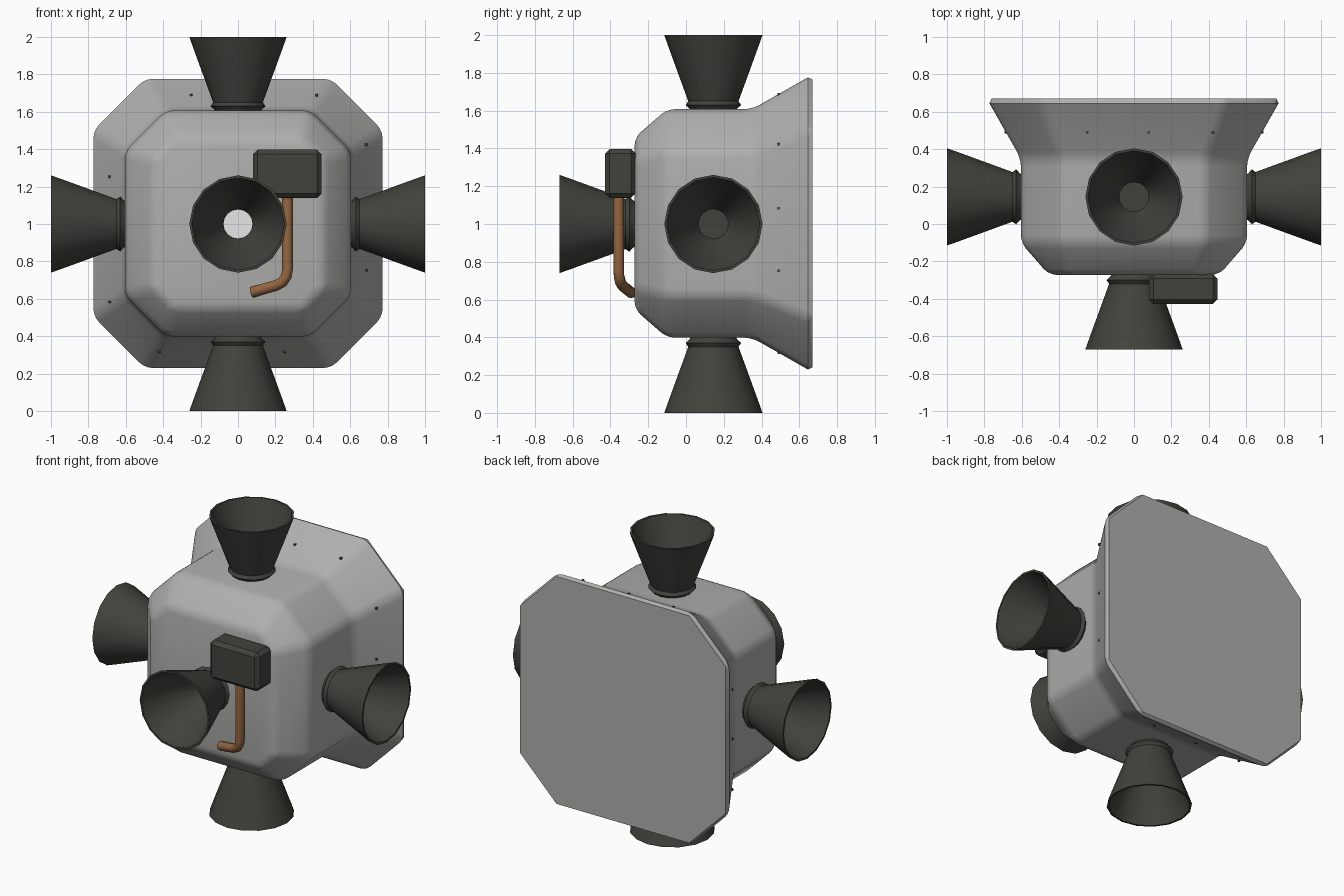
import bpy, bmesh, math
from mathutils import Matrix, Vector

if "Cube" in bpy.data.objects:
    bpy.data.objects.remove(bpy.data.objects["Cube"])

ZC = 1.003  # height of the body's centre


def material(name, rgb):
    m = bpy.data.materials.new(name)
    m.diffuse_color = (*rgb, 1)
    m.use_nodes = True
    m.node_tree.nodes["Principled BSDF"].inputs["Base Color"].default_value = m.diffuse_color
    return m


GREY = material("light_grey", (0.43, 0.43, 0.42))
DARK = material("dark_grey", (0.055, 0.055, 0.046))
COPPER = material("copper", (0.30, 0.135, 0.055))
WHITE = material("white", (0.95, 0.95, 0.95))


def finish(bm, name, mat, angle=35):
    """Turn a bmesh into an object, smooth below the given angle."""
    bmesh.ops.recalc_face_normals(bm, faces=bm.faces)
    for f in bm.faces:
        f.smooth = True
    for e in bm.edges:
        e.smooth = len(e.link_faces) == 2 and e.calc_face_angle(0) < math.radians(angle)
    me = bpy.data.meshes.new(name)
    bm.to_mesh(me)
    bm.free()
    me.materials.append(mat)
    ob = bpy.data.objects.new(name, me)
    bpy.context.collection.objects.link(ob)
    return ob


def loft(bm, rings):
    """Skin closed rings of points and cap both ends."""
    rows = [[bm.verts.new(p) for p in r] for r in rings]
    n = len(rows[0])
    for a, b in zip(rows, rows[1:]):
        for i in range(n):
            bm.faces.new((a[i], a[(i + 1) % n], b[(i + 1) % n], b[i]))
    bm.faces.new(rows[0])
    bm.faces.new(rows[-1])


# Body: octagonal rings from the front face back to the flared mounting plate
def octagon(y, h, c):
    k = h - c
    pts = [(h, -k), (h, k), (k, h), (-k, h), (-h, k), (-h, -k), (-k, -h), (k, -h)]
    return [(x, y, ZC + z) for x, z in pts]


bm = bmesh.new()
loft(bm, [octagon(-0.272, 0.455, 0.11), octagon(-0.10, 0.605, 0.22),
          octagon(0.35, 0.605, 0.22), octagon(0.645, 0.773, 0.275),
          octagon(0.67, 0.762, 0.27)])
soft = [e for e in bm.edges if min(v.co.y for v in e.verts) < 0.6]
bmesh.ops.bevel(bm, geom=soft, offset=0.04, segments=3, profile=0.5,
                affect='EDGES', clamp_overlap=True)
finish(bm, "body", GREY)


# Thruster nozzles: one turned profile, placed on five sides
def nozzle(name, base, direction):
    profile = [(0.12, -0.01), (0.125, 0.005), (0.147, 0.025), (0.133, 0.045),
               (0.237, 0.33), (0.26, 0.395), (0.247, 0.395), (0.225, 0.33), (0.08, 0.02)]
    n = 16
    bm = bmesh.new()
    loft(bm, [[(r * math.cos(2 * math.pi * i / n), r * math.sin(2 * math.pi * i / n), z)
               for i in range(n)] for r, z in profile])
    ob = finish(bm, name, DARK)
    turn = Vector((0, 0, 1)).rotation_difference(Vector(direction)).to_matrix().to_4x4()
    ob.matrix_world = Matrix.Translation(base) @ turn


R = 0.605
nozzle("top_nozzle", (0, 0.145, 1 + R), (0, 0, 1))
nozzle("bottom_nozzle", (0, 0.145, 1 - R), (0, 0, -1))
nozzle("right_nozzle", (R, 0.145, 1), (1, 0, 0))
nozzle("left_nozzle", (-R, 0.145, 1), (-1, 0, 0))
nozzle("front_nozzle", (0, -0.275, 1), (0, -1, 0))

# Pale throat disc inside the front nozzle
bm = bmesh.new()
bmesh.ops.create_cone(bm, cap_ends=True, segments=16, radius1=0.078, radius2=0.078, depth=0.006,
                      matrix=Matrix.Translation((0, -0.298, 1)) @ Matrix.Rotation(math.pi / 2, 4, 'X'))
finish(bm, "front_throat", WHITE)

# Control box on the front face
bm = bmesh.new()
bmesh.ops.create_cube(bm, size=1, matrix=Matrix.Translation((0.263, -0.348, 1.268))
                      @ Matrix.Diagonal((0.365, 0.16, 0.26, 1)))
bmesh.ops.bevel(bm, geom=bm.edges[:], offset=0.024, segments=1, affect='EDGES')
finish(bm, "control_box", DARK, 30)

# Copper pipe: rings swept along a bent path
path = [Vector(p) for p in [(0.265, -0.357, 1.16), (0.265, -0.357, 0.76), (0.258, -0.354, 0.72),
                            (0.238, -0.346, 0.69), (0.205, -0.335, 0.672), (0.075, -0.288, 0.635)]]
rings = []
for i, p in enumerate(path):
    a = (p - path[i - 1]).normalized() if i else Vector()
    b = (path[i + 1] - p).normalized() if i + 1 < len(path) else Vector()
    t = (a + b).normalized()
    u = t.cross(Vector((0, 1, 0))).normalized()
    w = t.cross(u)
    rings.append([p + 0.029 * (u * math.cos(k * math.pi / 5) + w * math.sin(k * math.pi / 5))
                  for k in range(10)])
bm = bmesh.new()
loft(bm, rings)
finish(bm, "pipe", COPPER, 50)

# Tiny studs on the four sloping sides of the flare
bm = bmesh.new()
for s in (-1, 1):
    for d in (-0.25, 0.08, 0.42):
        for x, z in ((s * d, s * 0.685), (s * 0.685, s * d)):
            bmesh.ops.create_cube(bm, size=0.013, matrix=Matrix.Translation((x, 0.49, ZC + z)))
finish(bm, "flare_studs", DARK)
